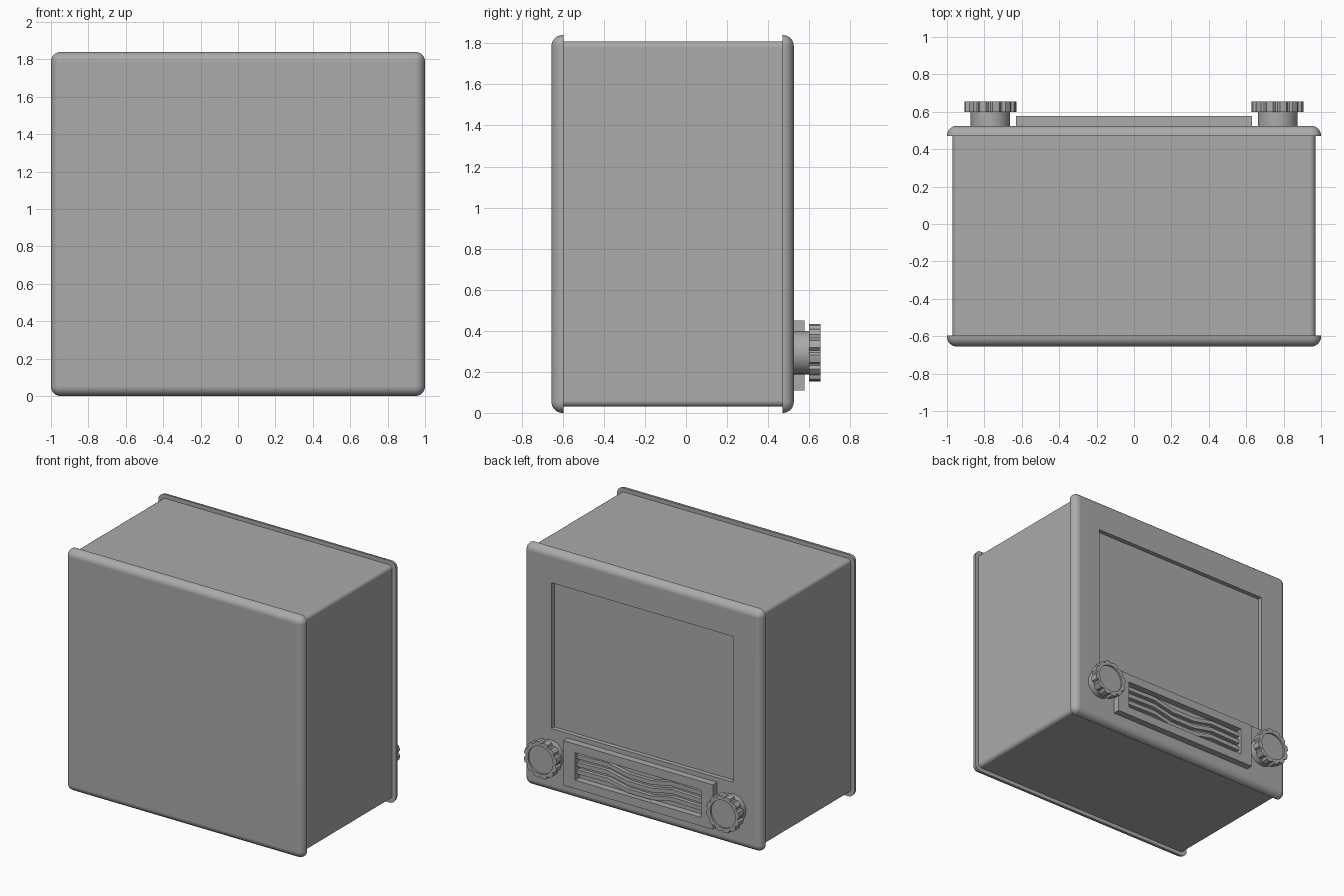
import bpy
import bmesh
from math import cos, sin, pi, radians

old = bpy.data.objects.get("Cube")
if old:
    bpy.data.objects.remove(old, do_unlink=True)

COLOUR = (0.405, 0.405, 0.405, 1)
grey = bpy.data.materials.new("plain_grey")
grey.use_nodes = True
grey.diffuse_color = COLOUR
grey.node_tree.nodes["Principled BSDF"].inputs["Base Color"].default_value = COLOUR


def finish(bm, name, smooth=True):
    """Turn a bmesh into a named, coloured object."""
    bmesh.ops.recalc_face_normals(bm, faces=bm.faces)
    mesh = bpy.data.meshes.new(name)
    bm.to_mesh(mesh)
    bm.free()
    mesh.materials.append(grey)
    obj = bpy.data.objects.new(name, mesh)
    bpy.context.collection.objects.link(obj)
    if smooth:
        bpy.ops.object.select_all(action="DESELECT")
        obj.select_set(True)
        bpy.context.view_layer.objects.active = obj
        bpy.ops.object.shade_smooth_by_angle(angle=radians(30))
        # Large faces stay flat next to their rounded edges
        flat = obj.modifiers.new("flat_faces", "WEIGHTED_NORMAL")
        flat.keep_sharp = True


def box(half_x, y0, y1, z0, z1):
    bm = bmesh.new()
    bmesh.ops.create_cube(bm, size=1)
    for v in bm.verts:
        v.co.x *= 2 * half_x
        v.co.y = y1 if v.co.y > 0 else y0
        v.co.z = z1 if v.co.z > 0 else z0
    return bm


def round_edges(bm, edges, radius, segments):
    bmesh.ops.bevel(bm, geom=edges, offset=radius, segments=segments,
                    profile=0.5, affect="EDGES")


def recess(bm, half_x, z0, z1, depth):
    """Sink a rectangular opening into the large rear-facing face."""
    bm.normal_update()
    face = max((f for f in bm.faces if f.normal.y > 0.99), key=lambda f: f.calc_area())
    bmesh.ops.inset_individual(bm, faces=[face], thickness=0.02)
    mid = face.calc_center_median().z
    for v in face.verts:
        v.co.x = half_x if v.co.x > 0 else -half_x
        v.co.z = z1 if v.co.z > mid else z0
    bmesh.ops.inset_individual(bm, faces=[face], thickness=0)
    for v in face.verts:
        v.co.y -= depth


def end_plate(y_flat, y_round):
    """Plate whose outer rim and corners are rounded, with a flat inner side."""
    bm = box(1, min(y_flat, y_round), max(y_flat, y_round), 0, 1.84)
    edges = [e for e in bm.edges
             if any(abs(v.co.y - y_round) < 0.001 for v in e.verts)]
    round_edges(bm, edges, 0.053, 8)
    return bm


def loft(rings):
    """Skin a list of point rings and cap both ends."""
    bm = bmesh.new()
    loops = [[bm.verts.new(p) for p in ring] for ring in rings]
    n = len(loops[0])
    for a, b in zip(loops, loops[1:]):
        for i in range(n):
            j = (i + 1) % n
            bm.faces.new((a[i], a[j], b[j], b[i]))
    bm.faces.new(loops[0])
    bm.faces.new(loops[-1])
    return bm


# Cabinet body
bm = box(0.97, -0.62, 0.48, 0.03, 1.81)
long_edges = [e for e in bm.edges if abs(e.verts[0].co.y - e.verts[1].co.y) > 0.5]
round_edges(bm, long_edges, 0.03, 4)
finish(bm, "cabinet_body")

# Plain plate and screen plate
finish(end_plate(-0.597, -0.655), "plain_end_plate")
bm = end_plate(0.47, 0.525)
recess(bm, 0.765, 0.485, 1.595, 0.034)
finish(bm, "screen_end_plate")

# Grille frame
bm = box(0.63, 0.515, 0.577, 0.11, 0.45)
recess(bm, 0.53, 0.175, 0.385, 0.05)
finish(bm, "grille_frame", smooth=False)

# Grille slats, dipping in the middle
wave = ((-0.53, 0), (-0.27, 0.006), (-0.1, -0.03), (0.1, -0.03),
        (0.27, 0.006), (0.53, 0))
for i in range(3):
    z = 0.23 + i * 0.058
    t = 0.016
    rings = [[(x, 0.52, z + dz - t), (x, 0.555, z + dz - t),
              (x, 0.555, z + dz + t), (x, 0.52, z + dz + t)] for x, dz in wave]
    finish(loft(rings), f"grille_slat_{i + 1}", smooth=False)

# Control knobs: round shaft and notched cap with a sunken face
TEETH = 12
STEPS = TEETH * 6


def ring(cx, radius, y, notch=0):
    pts = []
    for i in range(STEPS):
        a = 2 * pi * i / STEPS
        r = radius - (notch if i % 6 in (0, 1) else 0)
        pts.append((cx + r * cos(a), y, 0.293 + r * sin(a)))
    return pts


for side, cx in (("left", 0.768), ("right", -0.768)):
    finish(loft([ring(cx, 0.105, 0.51), ring(cx, 0.105, 0.605)]), f"{side}_knob_shaft")
    finish(loft([ring(cx, 0.14, 0.598, 0.014), ring(cx, 0.14, 0.655, 0.014),
                 ring(cx, 0.105, 0.655), ring(cx, 0.105, 0.642)]), f"{side}_knob_cap")
